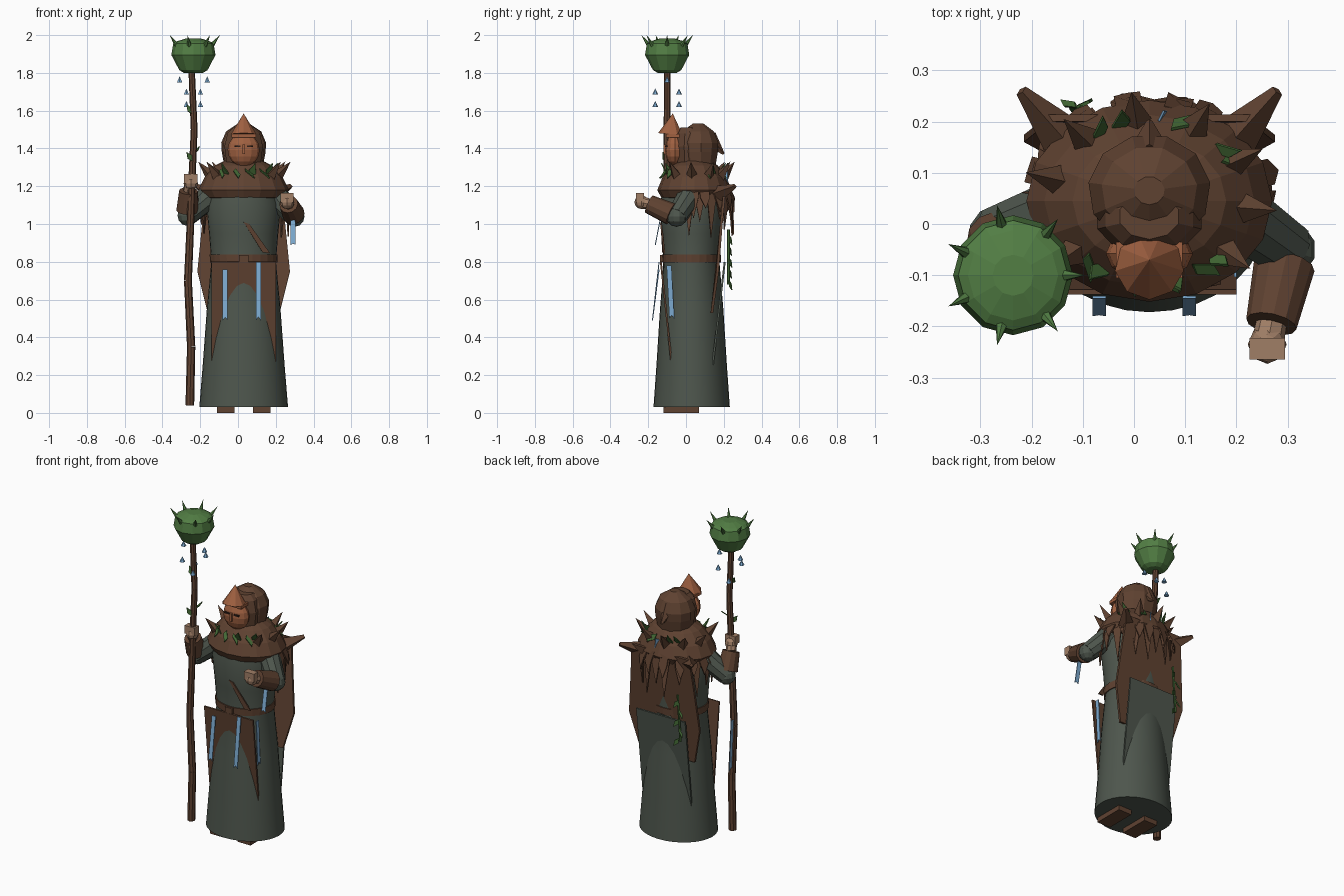
import bpy, bmesh, math, random
from mathutils import Vector, Matrix

cube = bpy.data.objects.get("Cube")
if cube:
    bpy.data.objects.remove(cube, do_unlink=True)
rng = random.Random(4)
CX = 0.03


def material(name, r, g, b):
    lin = [(c / 255 / 12.92 if c < 11 else ((c / 255 + 0.055) / 1.055) ** 2.4) for c in (r, g, b)]
    m = bpy.data.materials.new(name)
    m.use_nodes = True
    m.diffuse_color = (*lin, 1)
    m.node_tree.nodes["Principled BSDF"].inputs["Base Color"].default_value = (*lin, 1)
    return m


ROBE = material("robe grey green", 78, 86, 77)
BROWN = material("bark brown", 95, 66, 49)
MASK = material("mask orange", 160, 97, 65)
BULB = material("bulb green", 82, 126, 68)
LEAF = material("leaf green", 66, 104, 52)
BLUE = material("pale blue", 124, 170, 208)
SKIN = material("skin", 160, 126, 102)
DARK = material("dark slit", 48, 32, 26)


def finish(name, bm, mat):
    bmesh.ops.recalc_face_normals(bm, faces=bm.faces)
    me = bpy.data.meshes.new(name)
    bm.to_mesh(me)
    bm.free()
    me.materials.append(mat)
    ob = bpy.data.objects.new(name, me)
    bpy.context.collection.objects.link(ob)
    return ob


def lathe(name, profile, centre, mat, sides=16, sy=1.0):
    """Closed stack of rings, profile is (radius, z)."""
    bm = bmesh.new()
    rings = []
    for r, z in profile:
        rings.append([bm.verts.new((centre[0] + r * math.sin(math.tau * i / sides),
                                    centre[1] - r * sy * math.cos(math.tau * i / sides), z))
                      for i in range(sides)])
    for a, b in zip(rings, rings[1:]):
        for i in range(sides):
            j = (i + 1) % sides
            bm.faces.new((a[i], a[j], b[j], b[i]))
    bm.faces.new(rings[0])
    bm.faces.new(rings[-1])
    return finish(name, bm, mat)


def limb(name, a, b, r1, r2, mat, sides=10):
    """Tapered cylinder or spike from a to b."""
    a, b = Vector(a), Vector(b)
    d = b - a
    bm = bmesh.new()
    mtx = Matrix.Translation((a + b) / 2) @ d.to_track_quat('Z', 'Y').to_matrix().to_4x4()
    bmesh.ops.create_cone(bm, cap_ends=True, segments=sides, radius1=r1, radius2=r2, depth=d.length, matrix=mtx)
    return finish(name, bm, mat)


def box(name, centre, size, mat):
    bm = bmesh.new()
    bmesh.ops.create_cube(bm, size=1, matrix=Matrix.Translation(centre) @ Matrix.Diagonal((*size, 1)))
    return finish(name, bm, mat)


def ball(name, centre, size, mat, u=12, v=8):
    bm = bmesh.new()
    bmesh.ops.create_uvsphere(bm, u_segments=u, v_segments=v, radius=1,
                              matrix=Matrix.Translation(centre) @ Matrix.Diagonal((*size, 1)))
    return finish(name, bm, mat)


def plate(name, points, mat, thick=0.008):
    """Flat polygon with thickness along its normal."""
    bm = bmesh.new()
    f = bm.faces.new([bm.verts.new(p) for p in points])
    f.normal_update()
    n = f.normal * thick
    ext = bmesh.ops.extrude_face_region(bm, geom=[f])
    bmesh.ops.translate(bm, vec=n, verts=[v for v in ext["geom"] if isinstance(v, bmesh.types.BMVert)])
    return finish(name, bm, mat)


def leaf(name, base, tip, width, mat, side):
    """Kite shaped blade."""
    base, tip, side = Vector(base), Vector(tip), Vector(side).normalized() * width
    mid = base.lerp(tip, 0.45)
    return plate(name, [base, mid + side, tip, mid - side], mat, 0.006)


def ribbon(name, top, bottom, side, width=0.013):
    """Hanging strip with a notched end."""
    t, b, s = Vector(top), Vector(bottom), Vector(side).normalized() * width
    plate(name, [t - s, t + s, b + s, b + (t - b) * 0.06, b - s], BLUE, 0.005)


# Robe, belt and feet
lathe("robe", [(.235, .03), (.217, .25), (.195, .55), (.171, .8), (.183, .95), (.198, 1.1), (.17, 1.2)],
      (CX, .03), ROBE, 32, .86)
bpy.context.view_layer.objects.active = bpy.data.objects["robe"]
bpy.data.objects["robe"].select_set(True)
bpy.ops.object.shade_smooth_by_angle()
lathe("belt", [(.178, .795), (.18, .838)], (CX, .03), BROWN, 24, .87)
box("buckle", (CX, -.127, .817), (.05, .02, .036), BROWN)
plate("chest_strap", [(.03, -.135, 1.01), (.06, -.137, 1.0), (.17, -.118, .845), (.13, -.126, .85)], BROWN)
for s, n in ((-1, "right"), (1, "left")):
    box(n + "_foot", (CX + s * .095, -.025, .018), (.092, .19, .036), BROWN)

# Skirt panels and cape, leaning into the robe
plate("front_panel", [(-.14, -.138, .8), (.2, -.138, .8), (.2, -.075, .2), (-.14, -.075, .2)], BROWN, .01)
plate("back_panel", [(-.14, .2, .8), (.2, .2, .8), (.2, .13, .2), (-.14, .13, .2)], ROBE, .01)
half = [(.2, .2, 1.2), (.22, .18, 1.0), (.245, .16, .75), (.19, .13, .53)]
plate("cape", [(CX + x, y, z) for x, y, z in half] + [(CX - x, y, z) for x, y, z in reversed(half)], BROWN, .014)

# Blue ribbons
ribbon("front_ribbon_right", (-.068, -.145, .76), (-.068, -.18, .49), (1, 0, 0))
ribbon("front_ribbon_left", (.108, -.145, .8), (.108, -.18, .49), (1, 0, 0))
ribbon("side_ribbon", (.2, -.09, .78), (.2, -.075, .5), (0, 1, 0))
ribbon("staff_ribbon", (-.268, -.08, .74), (-.255, -.08, .42), (.3, 1, 0))
ribbon("hand_ribbon", (.29, -.14, 1.02), (.292, -.165, .89), (1, 0, 0))

# Shoulder mantle with hanging back fringe
lathe("mantle", [(.17, 1.13), (.215, 1.14), (.24, 1.18), (.205, 1.25), (.15, 1.31), (.09, 1.34)],
      (CX, .045), BROWN, 16, .82)


def around(deg, r, z):
    """Point about the mantle, 0 is the back and 90 the left side."""
    a = math.radians(deg)
    return Vector((CX + r * math.sin(a), .045 + .86 * r * math.cos(a), z))


for row, (count, length, r) in enumerate(((13, .2, .225), (10, .13, .235))):
    for i in range(count):
        deg = -95 + 190 * i / (count - 1) + rng.uniform(-4, 4)
        side = Vector((math.cos(math.radians(deg)), -math.sin(math.radians(deg)), 0)) * .026
        top = around(deg, r - .02, 1.2)
        tip = around(deg, r + rng.uniform(.0, .03), 1.17 - length * rng.uniform(.6, 1.25))
        mid = around(deg, r + .012, 1.14)
        plate("fringe_%d_%d" % (row, i), [top - side, mid - side, tip, mid + side, top + side], BROWN, .008)

# Bark spikes and leaves on the mantle
for i, deg in enumerate((-128, -75, -42, -8, 28, 62, 95, 128)):
    limb("mantle_spike_%d" % i, around(deg, .175, 1.25), around(deg, .25, 1.33), .034, 0, BROWN, 4)
for i, s in enumerate((-1, 1)):
    limb("rear_spike_%d" % i, (CX + s * .17, .17, 1.16), (CX + s * .25, .26, 1.2), .045, .012, BROWN, 4)
for i, deg in enumerate((-150, -165, 168, 150, 135, -135, -20, 15, 45, 58, -38, 178)):
    base = around(deg, .165, 1.29 if i % 2 else 1.24)
    tip = around(deg + rng.uniform(-14, 14), .215, base.z + (-.05 if i % 2 else .08))
    side = Vector((math.cos(math.radians(deg)), -math.sin(math.radians(deg)), .5))
    leaf("mantle_leaf_%d" % i, base, tip, .021, LEAF, side)
plate("mantle_feather", [(.05, .2, 1.27), (.06, .22, 1.28), (.065, .22, 1.22), (.055, .2, 1.21)], BLUE, .004)

# Leafy vine down the back
limb("vine", (-.1, .225, .97), (-.12, .225, .68), .007, .007, LEAF, 5)
for i in range(5):
    z = .94 - .06 * i
    s = -1 if i % 2 else 1
    leaf("vine_leaf_%d" % i, (-.11, .225, z), (-.11 + s * .03, .24, z - .05), .014, LEAF, (1, .4, .8))

# Hooded head
lathe("hood", [(.1, 1.29), (.117, 1.38), (.12, 1.43), (.094, 1.49), (.03, 1.532)], (CX, .065), BROWN, 11, .92)
limb("hood_point", (CX, .12, 1.45), (CX, .2, 1.37), .05, .006, BROWN, 5)
lathe("hood_brim", [(.095, 1.32), (.107, 1.41), (.09, 1.48), (.06, 1.51)], (CX, .015), BROWN, 10, .75)

# Face mask with crown spike and eye slits
ball("mask", (CX, -.058, 1.392), (.085, .052, .088), MASK)
limb("mask_crown", (CX, -.08, 1.475), (CX, -.07, 1.585), .068, 0, MASK, 9)
box("mask_brow", (CX, -.07, 1.468), (.13, .07, .018), MASK)
box("mask_nose", (CX, -.108, 1.395), (.014, .02, .05), MASK)
for s in (-1, 1):
    box("eye_slit", (CX + s * .033, -.104, 1.412), (.032, .012, .009), DARK)


# Arms: shoulder, elbow, wrist, hand
def arm(n, shoulder, elbow, wrist, hand):
    s, e, w = Vector(shoulder), Vector(elbow), Vector(wrist)
    limb(n + "_sleeve", s, e, .068, .056, ROBE)
    ball(n + "_elbow", e, (.055, .055, .055), ROBE, 10, 6)
    limb(n + "_cuff", e.lerp(w, .2), w, .06, .05, BROWN, 12)
    limb(n + "_wrist", w, hand, .03, .032, SKIN, 8)
    ball(n + "_palm", hand, (.038, .038, .036), SKIN, 8, 6)
    box(n + "_fist", Vector(hand) + Vector((0, -.008, .025)), (.07, .042, .05), SKIN)


arm("left_arm", (.18, .035, 1.17), (.3, -.05, 1.04), (.268, -.195, 1.105), (.26, -.235, 1.115))
arm("right_arm", (-.12, .035, 1.17), (-.268, -.02, 1.045), (-.262, -.075, 1.175), (-.25, -.095, 1.215))

# Crooked staff
path = ((-.255, .04), (-.248, .35), (-.265, .7), (-.252, 1.0), (-.243, 1.25), (-.232, 1.5), (-.246, 1.83))
for i, (a, b) in enumerate(zip(path, path[1:])):
    limb("staff_%d" % i, (a[0], -.1, a[1]), (b[0], -.1, b[1]), .023 - i * .001, .022 - i * .001, BROWN, 8)
for i, (z, s) in enumerate(((1.33, -1), (1.58, -1), (1.36, 1))):
    leaf("staff_leaf_%d" % i, (-.238, -.11, z), (-.238 + s * .035, -.12 + .03 * i, z + .05), .016, LEAF, (1, .4, .6))

# Spiked bulb with falling drops
HX, HY = -.236, -.1
lathe("bulb", [(.05, 1.8), (.075, 1.815), (.117, 1.895), (.107, 1.955), (.088, 1.967), (.04, 1.982)],
      (HX, HY), BULB, 12)
for i in range(7):
    a = math.tau * i / 7
    c, s = math.cos(a), math.sin(a)
    limb("bulb_spike_%d" % i, (HX + c * .085, HY + s * .085, 1.93), (HX + c * .14, HY + s * .14, 2.0),
         .017, 0, BULB, 6)
for dx, dy, z in ((-.073, 0, 1.75), (.073, 0, 1.75), (-.037, -.063, 1.685), (.037, .063, 1.685),
                  (-.037, .063, 1.62), (.037, -.063, 1.62)):
    limb("drop", (HX + dx, HY + dy, z), (HX + dx, HY + dy, z + .032), .016, 0, BLUE, 6)
